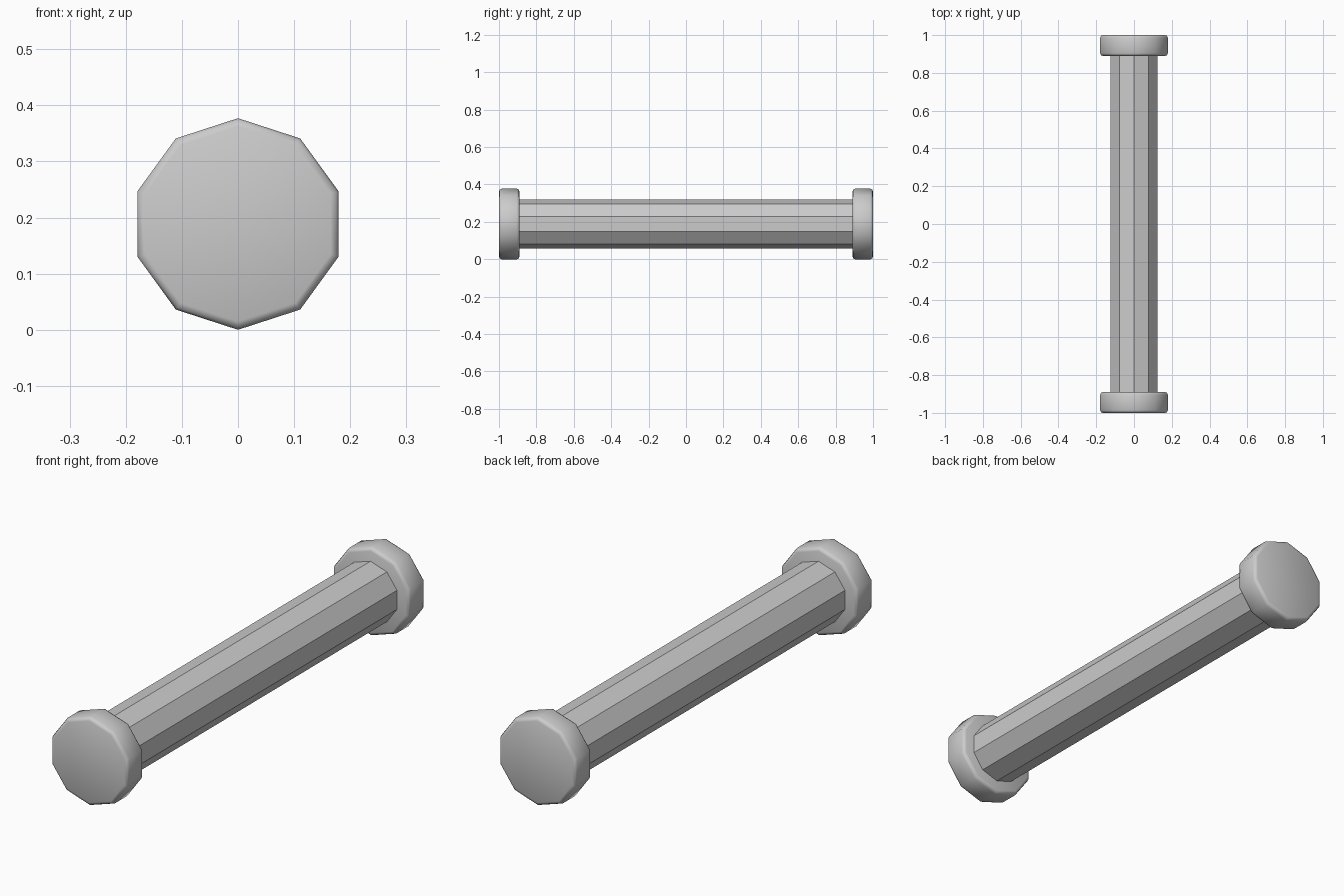
import bpy
from math import pi

if "Cube" in bpy.data.objects:
    bpy.data.objects.remove(bpy.data.objects["Cube"])

SIDES = 10
CAP_R, SHAFT_R = 0.1885, 0.131
CAP_W = 0.11


def rod(name, radius, y0, y1):
    """Ten-sided prism along y with a corner pointing straight up."""
    bpy.ops.mesh.primitive_cylinder_add(
        vertices=SIDES, radius=radius, depth=y1 - y0,
        location=(0, (y0 + y1) / 2, CAP_R), rotation=(pi / 2, 0, 0))
    obj = bpy.context.object
    obj.name = name
    bpy.ops.object.transform_apply(location=False, rotation=True, scale=True)
    return obj


# Faceted shaft, ends seated just inside the caps
rod("shaft", SHAFT_R, -0.9, 0.9)

# Softened end caps
for name, y0, y1 in (("front_cap", -1, -1 + CAP_W), ("back_cap", 1 - CAP_W, 1)):
    cap = rod(name, CAP_R, y0, y1)
    bevel = cap.modifiers.new("rim_bevel", 'BEVEL')
    bevel.width = 0.014
    bevel.segments = 2
    bevel.limit_method = 'ANGLE'
    bevel.angle_limit = pi / 3   # rims only, not the side corners
    bpy.ops.object.shade_smooth()
